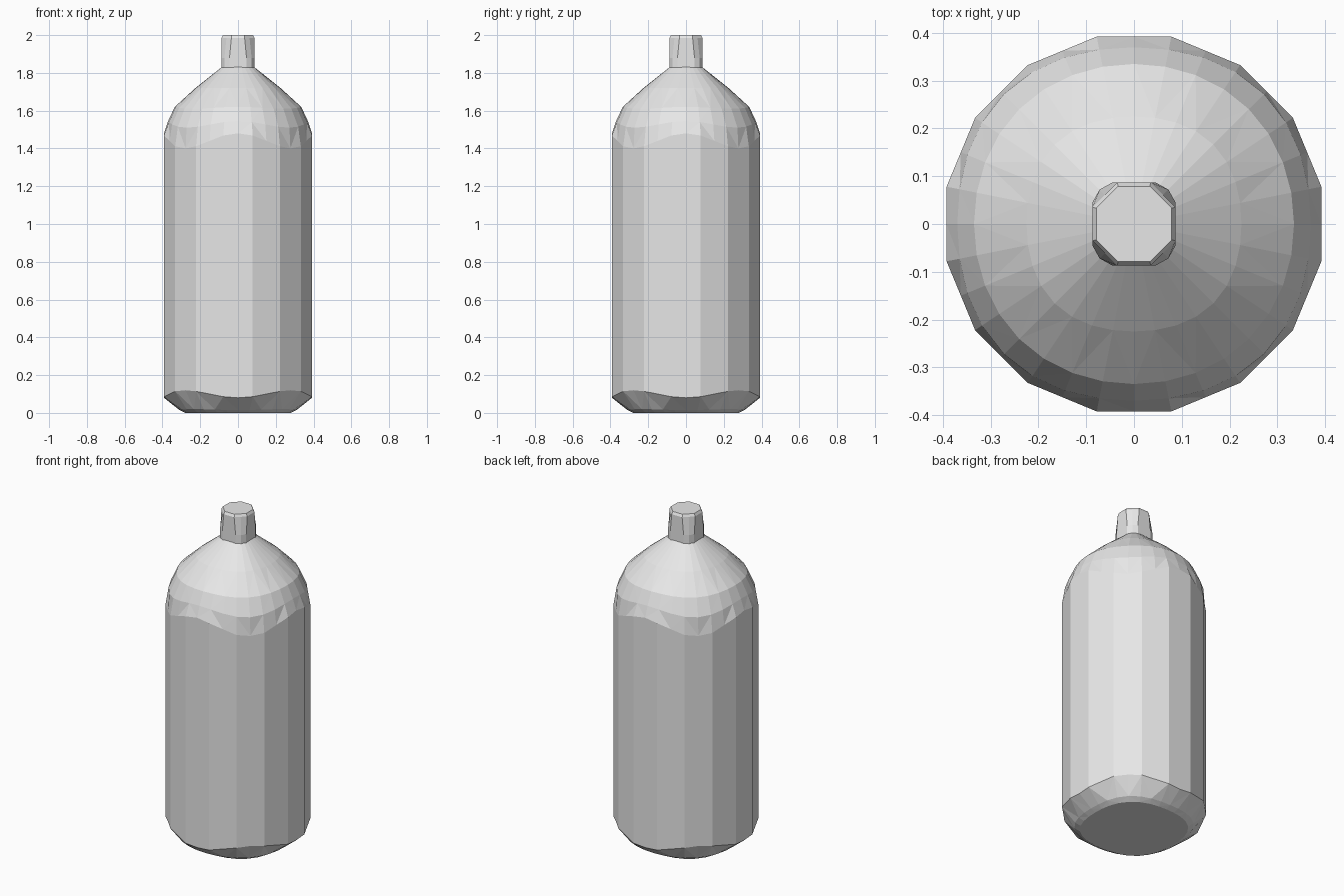
import bpy, math
from math import pi, sin, cos

cube = bpy.data.objects.get("Cube")
if cube:
    bpy.data.objects.remove(cube, do_unlink=True)

grey = bpy.data.materials.new("light grey")
grey.use_nodes = True
grey.diffuse_color = (0.8, 0.8, 0.8, 1)
grey.node_tree.nodes["Principled BSDF"].inputs["Base Color"].default_value = (0.8, 0.8, 0.8, 1)


def loft(name, rings, faceted=()):
    """Join equal rings of points into a closed solid; faceted bands become triangles."""
    n = len(rings[0])
    verts = [p for ring in rings for p in ring]
    faces = [list(reversed(range(n))), list(range(len(verts) - n, len(verts)))]
    for k in range(len(rings) - 1):
        for i in range(n):
            a, b = k * n + i, k * n + (i + 1) % n
            c, d = b + n, a + n
            if k in faceted:
                faces += [(a, b, c), (a, c, d)] if (i + k) % 2 else [(a, b, d), (b, c, d)]
            else:
                faces.append((a, b, c, d))
    mesh = bpy.data.meshes.new(name)
    mesh.from_pydata(verts, [], faces)
    mesh.materials.append(grey)
    obj = bpy.data.objects.new(name, mesh)
    bpy.context.collection.objects.link(obj)
    return obj


# Bottle body: sixteen flat sides, each with a middle column for the faceted ends
COLUMNS = 32
SIDE = 0.4


def body_ring(r_axis, r_diag, z_axis, z_diag):
    ring = []
    for i in range(COLUMNS):
        a = 2 * pi * i / COLUMNS
        t = sin(2 * a) ** 2
        r = r_axis + (r_diag - r_axis) * t
        wall = SIDE if i % 2 else SIDE * cos(pi / 16)
        r = wall if r_axis >= SIDE else min(r, wall)
        ring.append((r * cos(a), r * sin(a), z_axis + (z_diag - z_axis) * t))
    return ring


# Each row: radius on the axes, radius on the diagonals, height on each
profile = [
    (0.28, 0.30, 0.0, 0.0),
    (0.31, 0.33, 0.015, 0.02),
    (SIDE, SIDE, 0.08, 0.12),
    (SIDE, SIDE, 1.48, 1.40),
    (0.37, 0.385, 1.545, 1.51),
    (0.335, 0.34, 1.62, 1.61),
    (0.225, 0.235, 1.72, 1.72),
    (0.087, 0.099, 1.83, 1.83),
]
loft("bottle_body", [body_ring(*row) for row in profile], faceted=(0, 1, 3, 4, 5))


# Neck: rounded square at the foot, narrowing to an octagon at the mouth
def neck_ring(half, flat, corner, z):
    ring = []
    for q in range(4):
        c, s = round(cos(q * pi / 2)), round(sin(q * pi / 2))
        for x, y in ((half, flat), (corner, corner), (flat, half)):
            ring.append((x * c - y * s, x * s + y * c, z))
    return ring


loft("bottle_neck", [
    neck_ring(0.087, 0.045, 0.072, 1.82),
    neck_ring(0.087, 0.045, 0.072, 1.88),
    neck_ring(0.087, 0.035, 0.061, 1.985),
    neck_ring(0.079, 0.033, 0.056, 2.0),
])
